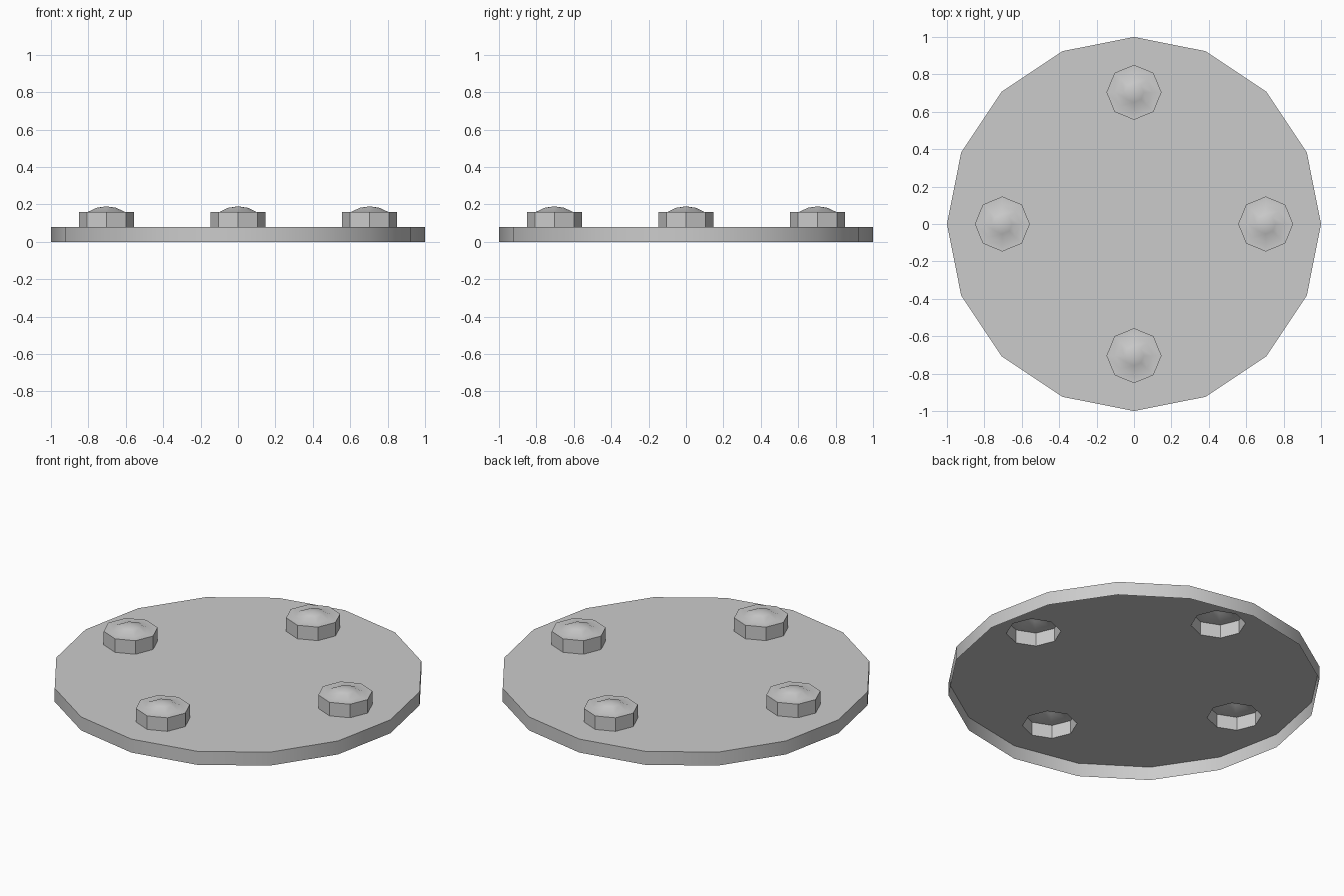
import bpy, bmesh
from math import sin, cos, pi

if "Cube" in bpy.data.objects:
    bpy.data.objects.remove(bpy.data.objects["Cube"])

BOLT_POS = [(0.704, 0), (0, 0.704), (-0.704, 0), (0, -0.704)]
BOLT_R, PLATE_Z, BOLT_Z = 0.147, 0.08, 0.16


def ring(bm, n, r, z, cx=0, cy=0):
    return [bm.verts.new((cx + r * cos(2 * pi * i / n), cy + r * sin(2 * pi * i / n), z))
            for i in range(n)]


def loop_edges(bm, vs):
    return [bm.edges.new((v, vs[(i + 1) % len(vs)])) for i, v in enumerate(vs)]


def skin(bm, lower, upper):
    n = len(lower)
    for i in range(n):
        j = (i + 1) % n
        bm.faces.new((lower[i], lower[j], upper[j], upper[i]))


def finish(bm, name):
    me = bpy.data.meshes.new(name)
    bm.to_mesh(me)
    bm.free()
    ob = bpy.data.objects.new(name, me)
    bpy.context.collection.objects.link(ob)
    bpy.ops.object.select_all(action='DESELECT')
    ob.select_set(True)
    bpy.context.view_layer.objects.active = ob
    bpy.ops.object.shade_smooth_by_angle(angle=pi / 6)
    return ob


# Round plate: open underneath, octagonal openings under the bolts
bm = bmesh.new()
top = ring(bm, 16, 1, PLATE_Z)
edges = loop_edges(bm, top)
for x, y in BOLT_POS:
    edges += loop_edges(bm, ring(bm, 8, BOLT_R, PLATE_Z, x, y))
bmesh.ops.triangle_fill(bm, edges=edges, use_beauty=True, normal=(0, 0, 1))
for f in bm.faces:
    f.normal_update()
    if f.normal.z < 0:
        f.normal_flip()
skin(bm, ring(bm, 16, 1, 0), top)
finish(bm, "plate")

# Hollow eight-sided bolts with shallow domes
for k, (x, y) in enumerate(BOLT_POS):
    bm = bmesh.new()
    profile = [(BOLT_R, PLATE_Z), (BOLT_R, BOLT_Z), (0.099, BOLT_Z), (0.053, 0.182)]
    rings = [ring(bm, 8, r, z, x, y) for r, z in profile]
    for a, b in zip(rings, rings[1:]):
        skin(bm, a, b)
    tip = bm.verts.new((x, y, 0.19))
    for i in range(8):
        bm.faces.new((rings[-1][i], rings[-1][(i + 1) % 8], tip))
    finish(bm, f"bolt_{k + 1}")
